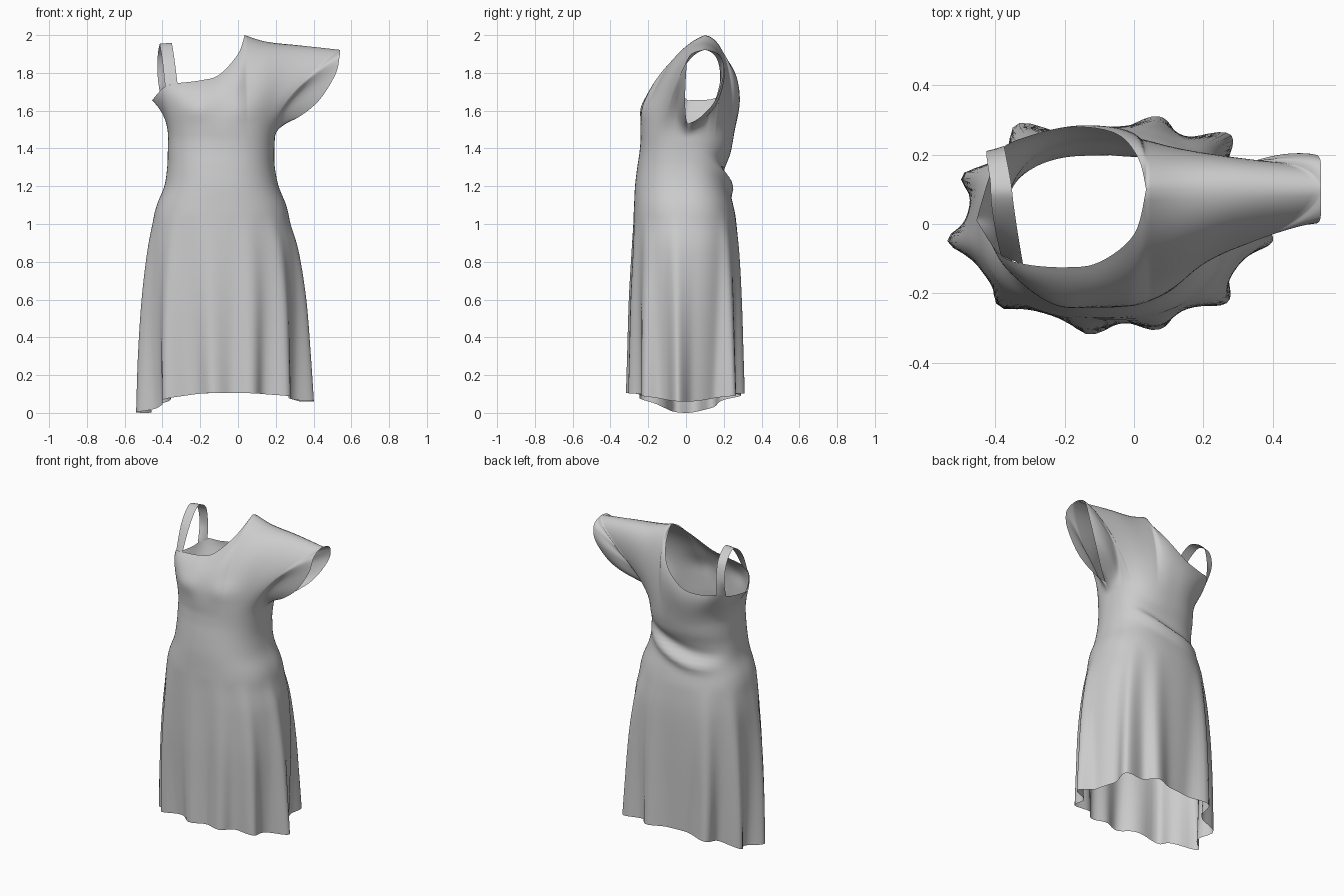
import bpy, bmesh
from math import sin, cos, exp, radians
from mathutils import Vector

SUB = 6          # columns per key span
WAIST = 1.45     # where skirt/waist rings end and the bodice panels begin


def spline(keys, per):
    """Catmull-Rom through equal-length tuples, 'per' samples per span."""
    out, n = [], len(keys)
    for i in range(n - 1):
        p0, p1, p2, p3 = keys[max(i - 1, 0)], keys[i], keys[i + 1], keys[min(i + 2, n - 1)]
        for s in range(per):
            t = s / per
            out.append(tuple(0.5 * (2 * b + (c - a) * t + (2 * a - 5 * b + 4 * c - d) * t * t
                                    + (3 * b - a - 3 * c + d) * t ** 3)
                             for a, b, c, d in zip(p0, p1, p2, p3)))
    return out + [tuple(keys[-1])]


def add_grid(bm, cols):
    vs = [[bm.verts.new(p) for p in c] for c in cols]
    for a, b in zip(vs, vs[1:]):
        for j in range(len(a) - 1):
            bm.faces.new((a[j], b[j], b[j + 1], a[j + 1]))


def finish(bm, name):
    bmesh.ops.remove_doubles(bm, verts=bm.verts, dist=0.0005)
    bmesh.ops.recalc_face_normals(bm, faces=bm.faces)
    me = bpy.data.meshes.new(name)
    bm.to_mesh(me)
    bm.free()
    for p in me.polygons:
        p.use_smooth = True
    ob = bpy.data.objects.new(name, me)
    bpy.context.collection.objects.link(ob)
    return ob


# body envelope: z, left x, right x, front y, back y
RINGS = spline([(0, -.545, .41, -.325, .325), (.3, -.535, .39, -.315, .315),
                (.6, -.515, .365, -.305, .305), (.85, -.485, .325, -.29, .29),
                (1.0, -.455, .28, -.28, .27), (1.1, -.43, .255, -.275, .25),
                (1.2, -.39, .215, -.27, .225), (1.3, -.375, .195, -.258, .215),
                (1.38, -.372, .192, -.246, .237), (1.45, -.37, .195, -.24, .25)], 8)
# skirt flutes: direction in degrees, strength
PLEATS = [(48, 1.5), (73, 1.05), (122, 1.35), (154, 1), (189, 1),
          (228, 1), (263, 1), (287, .95), (315, 1), (352, 1)]


def ring_at(z):
    for a, b in zip(RINGS, RINGS[1:]):
        if z <= b[0]:
            t = (z - a[0]) / (b[0] - a[0])
            return [p + (q - p) * t for p, q in zip(a, b)]
    return RINGS[-1]


def body_point(ang, side, z):
    """ang 0 = left side seam, 180 = right side seam; side -1 front, +1 back."""
    _, xl, xr, yf, yb = ring_at(z)
    n = 2 + 0.35 * min(1, max(0, z))
    c, s = cos(radians(ang)), max(0, sin(radians(ang)))
    phi = 180 - side * ang
    bump = sum(h * exp(-(((phi - p + 180) % 360 - 180) / 9) ** 2) for p, h in PLEATS)
    r = 1 - 0.18 * max(0, (1.05 - z) / 1.05) ** 0.9 * (1 - min(1.5, bump))
    x = (xl + xr) / 2 - (xr - xl) / 2 * (abs(c) ** (2 / n)) * (1 if c > 0 else -1) * r
    y = (yb if side > 0 else -yf) * side * s ** (2 / n) * r
    if side > 0:  # slanted fabric fold on the lower back
        d = z - (1.2 + 0.22 * (x + 0.1) + 0.7 * (x + 0.12) ** 2)
        y += s * s * (0.026 * exp(-(d / 0.035) ** 2) - 0.018 * exp(-((d - 0.07) / 0.04) ** 2))
    return Vector((x, y, z))


# panel keys: angle, rim point, pull point; split at shoulder neck and sleeve tip
ridge = [(.035, .1, 2.0), (.15, .1, 1.965), (.33, .1, 1.945), (.54, .1, 1.922)]
arm_l = (0, -.455, .01, 1.655, -.40, .01, 1.6)
arm_r = (180, .235, .01, 1.53, .215, .01, 1.5)


def panel(neck, angles, pulls, sleeve):
    mid = [(a,) + r + p for a, r, p in zip(angles, ridge, pulls)]
    keys = []
    for piece in ([arm_l] + neck + mid[:1], mid, mid[-1:] + sleeve + [arm_r]):
        keys += spline(piece, SUB)[(1 if keys else 0):]
    return keys


front = panel(
    [(20, -.39, -.085, 1.725, -.40, -.12, 1.65), (42, -.32, -.115, 1.745, -.32, -.20, 1.68),
     (65, -.2, -.125, 1.76, -.2, -.24, 1.68), (85, -.1, -.11, 1.79, -.1, -.235, 1.70),
     (102, 0, -.03, 1.9, 0, -.18, 1.78)],
    (115, 130, 145, 158),
    [(.04, -.09, 1.93), (.16, -.08, 1.95), (.33, -.03, 1.94), (.52, -.02, 1.90)],
    [(160, .54, .045, 1.91, .50, -.015, 1.87), (163, .536, .01, 1.875, .47, -.01, 1.83),
     (168, .515, 0, 1.79, .40, -.01, 1.74),
     (173, .43, -.005, 1.655, .31, -.02, 1.63), (177, .32, 0, 1.565, .25, -.01, 1.55)])
back = panel(
    [(20, -.42, .13, 1.66, -.40, .13, 1.58), (42, -.385, .215, 1.69, -.36, .21, 1.6),
     (62, -.3, .255, 1.68, -.27, .27, 1.6), (80, -.17, .28, 1.70, -.15, .295, 1.62),
     (95, -.05, .26, 1.80, -.04, .295, 1.70), (103, .012, .19, 1.91, .02, .28, 1.82)],
    (109, 122, 135, 146),
    [(.04, .24, 1.98), (.16, .24, 1.95), (.34, .24, 1.94), (.52, .235, 1.90)],
    [(149, .54, .155, 1.91, .48, .23, 1.87), (153, .536, .19, 1.875, .45, .22, 1.83),
     (160, .515, .197, 1.79, .38, .23, 1.74),
     (167, .43, .155, 1.655, .31, .19, 1.62), (174, .32, .075, 1.565, .25, .08, 1.54)])

# dress: skirt, waist, bodice and cap sleeve in one cloth shell
bm = bmesh.new()
for side, keys in ((-1, front), (1, back)):
    cols = []
    for k in keys:
        ang = k[0]
        c = cos(radians(ang))
        hem = 0.105 - (0.105 if c > 0 else 0.045) * abs(c) ** 3
        col = [body_point(ang, side, hem + (WAIST - hem) * i / 60) for i in range(61)]
        p0, p3, p2 = col[-1], Vector(k[1:4]), Vector(k[4:7])
        h = min(0.2, 0.4 * (p3 - p0).length)
        p1 = p0 + Vector((0, side * (0.008 if side < 0 else 0.02) * sin(radians(ang)), h))
        for i in range(1, 19):
            t = i / 18
            u = 1 - t
            col.append(p0 * u ** 3 + p1 * 3 * u * u * t + p2 * 3 * u * t * t + p3 * t ** 3)
        # gentle bust fullness on the front
        if side < 0:
            for p in col[61:-1]:
                for bx in (-.22, .04):
                    p.y -= 0.016 * exp(-((p.x - bx) / .08) ** 2 - ((p.z - 1.61) / .06) ** 2)
        cols.append(col)
    add_grid(bm, cols)
finish(bm, "dress")

# shoulder strap: flat band, left and right edge per key
bm = bmesh.new()
left = [(-.385, -.09, 1.722), (-.40, -.02, 1.86), (-.412, .06, 1.94), (-.415, .12, 1.95),
        (-.425, .19, 1.89), (-.425, .21, 1.78), (-.41, .17, 1.67)]
right = [(-.32, -.118, 1.74), (-.335, -.03, 1.86), (-.348, .06, 1.945), (-.355, .12, 1.955),
         (-.37, .2, 1.90), (-.375, .225, 1.79), (-.375, .22, 1.68)]
a, b = spline(left, 6), spline(right, 6)
rows = [[Vector(p).lerp(Vector(q), i / 4) for i in range(5)] for p, q in zip(a, b)]
add_grid(bm, rows)
finish(bm, "shoulder_strap")
